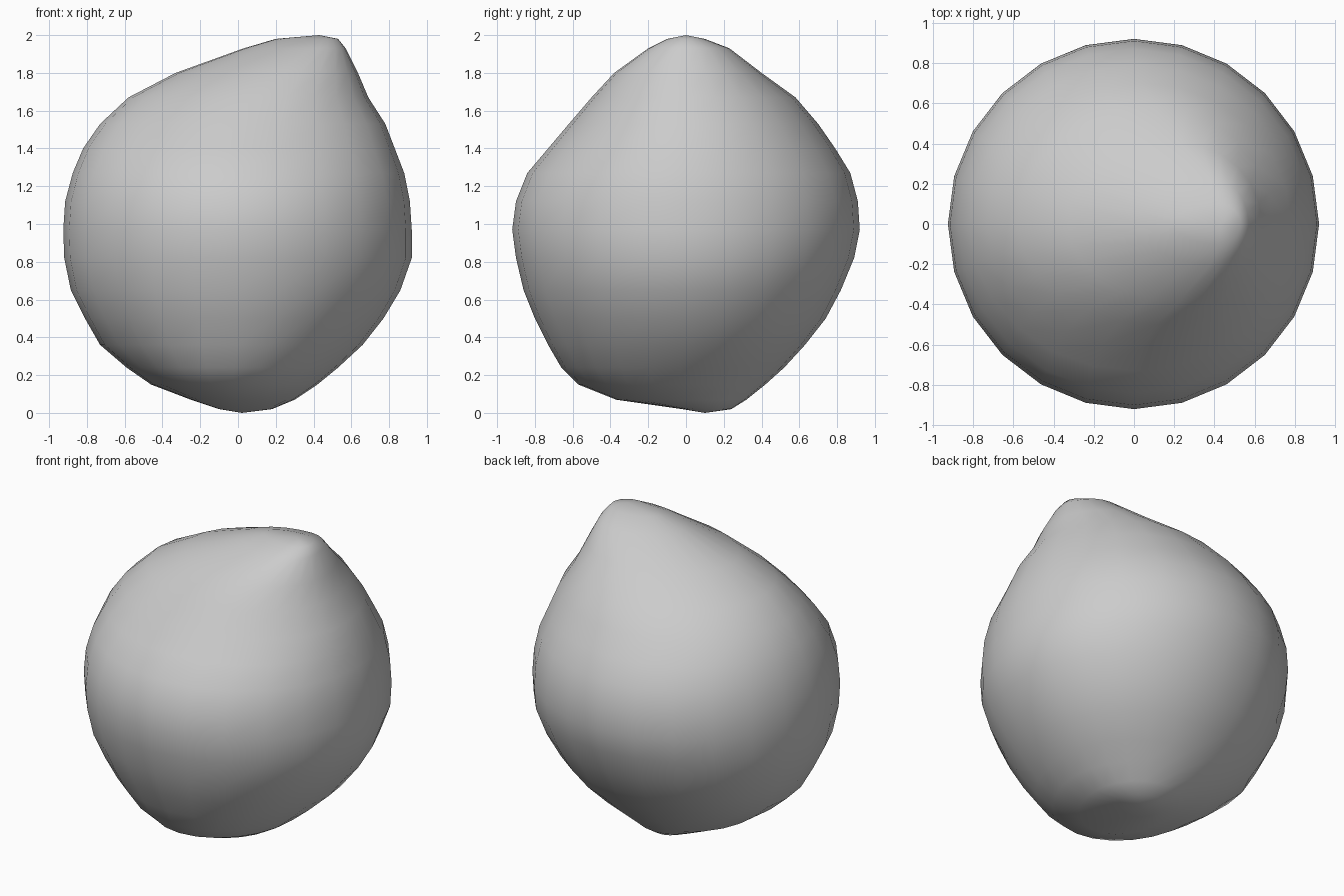
import bpy, bmesh
from math import sin, cos, tau

SEGMENTS = 24

# Cross-sections, bottom to top: z, left, right, front, back, centre x, centre y
SLICES = [
    (0.02, -0.10, 0.18, -0.02, 0.24, 0.02, 0.10),
    (0.07, -0.25, 0.30, -0.37, 0.32, 0.00, 0.00),
    (0.15, -0.46, 0.42, -0.57, 0.42, -0.03, -0.04),
    (0.24, -0.59, 0.53, -0.66, 0.52, -0.02, -0.03),
    (0.36, -0.73, 0.66, -0.73, 0.63, 0.00, 0.00),
    (0.50, -0.81, 0.77, -0.80, 0.74, 0.00, 0.00),
    (0.65, -0.885, 0.86, -0.86, 0.82, 0.00, 0.00),
    (0.82, -0.92, 0.92, -0.90, 0.89, 0.00, 0.00),
    (0.97, -0.925, 0.92, -0.92, 0.92, 0.00, 0.00),
    (1.12, -0.915, 0.91, -0.90, 0.91, 0.00, 0.00),
    (1.27, -0.875, 0.88, -0.84, 0.87, 0.00, 0.00),
    (1.40, -0.82, 0.83, -0.73, 0.79, 0.01, 0.00),
    (1.53, -0.73, 0.78, -0.62, 0.70, 0.04, 0.00),
    (1.67, -0.58, 0.69, -0.50, 0.58, 0.11, 0.00),
    (1.80, -0.33, 0.635, -0.38, 0.40, 0.23, 0.00),
    (1.93, 0.03, 0.57, -0.20, 0.23, 0.38, 0.00),
    (1.98, 0.20, 0.53, -0.10, 0.10, 0.42, 0.00),
]

bm = bmesh.new()


def ring(z, left, right, front, back, cx, cy):
    """Closed loop of four quarter ellipses."""
    loop = []
    for i in range(SEGMENTS):
        c, s = cos(tau * i / SEGMENTS), sin(tau * i / SEGMENTS)
        rx = right - cx if c > 0 else cx - left
        ry = back - cy if s > 0 else cy - front
        loop.append(bm.verts.new((cx + rx * c, cy + ry * s, z)))
    return loop


# Lumpy ball drawn up into an off-centre peak
rings = [ring(*s) for s in SLICES]
base = bm.verts.new((0.02, 0.10, 0.0))
peak = bm.verts.new((0.43, 0.0, 2.0))
for i in range(SEGMENTS):
    j = (i + 1) % SEGMENTS
    for a, b in zip(rings, rings[1:]):
        bm.faces.new((a[i], a[j], b[j], b[i]))
    bm.faces.new((base, rings[0][j], rings[0][i]))
    bm.faces.new((peak, rings[-1][i], rings[-1][j]))

bmesh.ops.recalc_face_normals(bm, faces=bm.faces)
for f in bm.faces:
    f.smooth = True
mesh = bpy.data.meshes.new("peaked_ball")
bm.to_mesh(mesh)
bm.free()
bpy.context.collection.objects.link(bpy.data.objects.new("peaked_ball", mesh))
